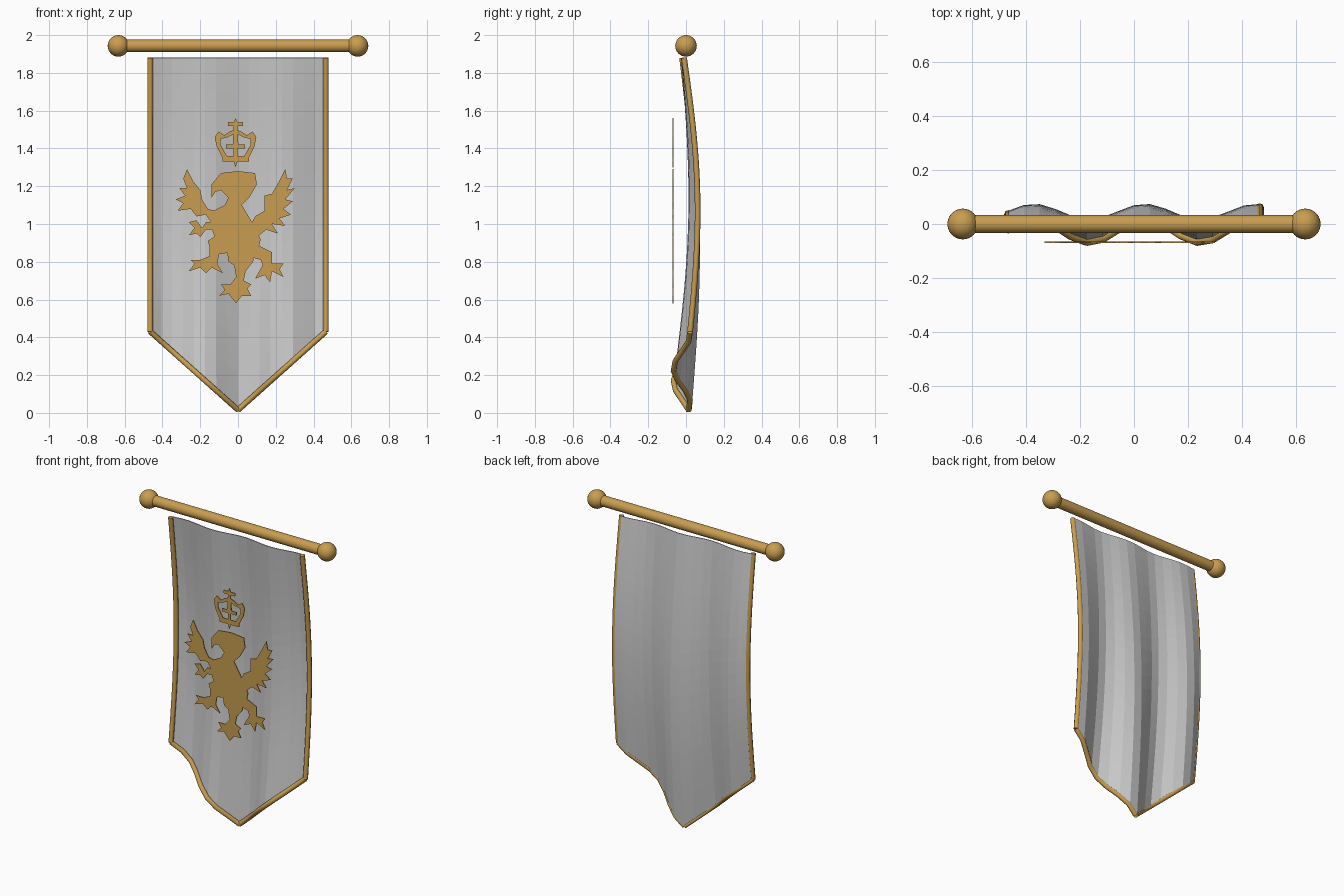
import bpy, bmesh, math
from mathutils import Vector

if "Cube" in bpy.data.objects:
    bpy.data.objects.remove(bpy.data.objects["Cube"])

gold = bpy.data.materials.new("gold")
gold.diffuse_color = (0.58, 0.34, 0.08, 1)
gold.use_nodes = True
gold.node_tree.nodes["Principled BSDF"].inputs["Base Color"].default_value = gold.diffuse_color
W, TOP, SHOULDER, TIP = 0.465, 1.88, 0.43, 0.015
COLS, ROWS = 16, 20


def cloth_point(x, t):
    """Point on the hanging cloth: x across, t = 0 at the top, 1 at the hem."""
    hem = TIP + (SHOULDER - TIP) * abs(x) / W
    wave = math.cos(2 * math.pi * (x - 0.04) / 0.41)
    y = -0.012 + 0.055 * math.sin(math.pi * t) + (0.012 + 0.033 * t) * wave
    return Vector((x, y, TOP + (hem - TOP) * t))


def make_mesh(name, bm, mat=None):
    me = bpy.data.meshes.new(name)
    bm.to_mesh(me)
    bm.free()
    ob = bpy.data.objects.new(name, me)
    bpy.context.collection.objects.link(ob)
    if mat:
        me.materials.append(mat)
    return ob


# Cloth sheet with a pointed hem
bm = bmesh.new()
xs = [-W + 2 * W * i / COLS for i in range(COLS + 1)]
grid = [[bm.verts.new(cloth_point(x, j / ROWS)) for x in xs] for j in range(ROWS + 1)]
for j in range(ROWS):
    for i in range(COLS):
        bm.faces.new((grid[j][i], grid[j + 1][i], grid[j + 1][i + 1], grid[j][i + 1]))
cloth = make_mesh("cloth", bm)
thick = cloth.modifiers.new("thickness", "SOLIDIFY")
thick.thickness = 0.005
thick.offset = 0


# Corded trim along the sides and hem
def trim(name, points):
    cu = bpy.data.curves.new(name, "CURVE")
    cu.dimensions = "3D"
    cu.bevel_depth = 0.015
    cu.bevel_resolution = 2
    cu.use_fill_caps = True
    sp = cu.splines.new("POLY")
    sp.points.add(len(points) - 1)
    for p, co in zip(sp.points, points):
        p.co = (co.x, co.y - 0.01, co.z, 1)
    ob = bpy.data.objects.new(name, cu)
    bpy.context.collection.objects.link(ob)
    cu.materials.append(gold)


for side, label in ((-1, "left"), (1, "right")):
    trim("side_trim_" + label, [cloth_point(side * W, j / ROWS) for j in range(ROWS + 1)])
    trim("hem_trim_" + label, [cloth_point(side * W * i / 8, 1) for i in range(9)])

# Hanging rod and ball finials
bpy.ops.mesh.primitive_cylinder_add(vertices=24, radius=0.033, depth=1.27,
                                    location=(0, 0, 1.943), rotation=(0, math.pi / 2, 0))
parts = [("rod", bpy.context.object)]
for side, label in ((-1, "left"), (1, "right")):
    bpy.ops.mesh.primitive_uv_sphere_add(segments=24, ring_count=16, radius=0.057,
                                         location=(side * 0.633, 0, 1.943))
    parts.append(("finial_" + label, bpy.context.object))
for name, ob in parts:
    ob.name = name
    ob.data.materials.append(gold)
    bpy.ops.object.select_all(action="DESELECT")
    ob.select_set(True)
    bpy.context.view_layer.objects.active = ob
    bpy.ops.object.shade_smooth_by_angle()


# Flat heraldic emblem cut from thin plate; outlines in hundredths of a unit
def plate(name, outline):
    bm = bmesh.new()
    face = bm.faces.new([bm.verts.new((x / 100, -0.071, z / 100)) for x, z in outline])
    ext = bmesh.ops.extrude_face_region(bm, geom=[face])
    bmesh.ops.translate(bm, vec=(0, 0.006, 0),
                        verts=[v for v in ext["geom"] if isinstance(v, bmesh.types.BMVert)])
    bmesh.ops.recalc_face_normals(bm, faces=bm.faces)
    make_mesh(name, bm, gold)


plate("beast_body", [(-14, 114), (-14, 121), (-9, 127), (0, 128), (9, 127), (10, 121), (6, 114),
                     (2, 110), (5, 105), (8, 100), (12, 92), (10, 83), (3, 80), (-2, 84),
                     (-6, 87), (-12, 92), (-14, 98), (-13, 107), (-7, 110), (-5, 114),
                     (-9, 118), (-12, 117)])
plate("beast_wing_left", [(-13, 99), (-17, 105), (-22, 104), (-25, 108), (-32, 107), (-29, 111),
                          (-33, 113), (-28, 115), (-31, 119), (-27, 119), (-29, 124), (-27, 129),
                          (-24, 123), (-20, 118), (-19, 113), (-16, 108), (-12, 107)])
plate("beast_wing_right", [(5, 96), (9, 104), (14, 107), (14, 115), (18, 116), (22, 123), (25, 129),
                           (26, 124), (29, 124), (26, 118), (30, 119), (25, 113), (29, 112),
                           (24, 108), (28, 105), (22, 103), (25, 99), (18, 100), (21, 95),
                           (15, 97), (10, 93)])
plate("beast_foreleg", [(-12, 101), (-17, 101), (-19, 98), (-22, 102), (-26, 101), (-23, 98),
                        (-26, 94), (-22, 95), (-20, 93), (-17, 97), (-12, 97)])
plate("beast_leg_left", [(-10, 95), (-16, 91), (-15, 88), (-15, 83), (-20, 81), (-25, 81), (-23, 79),
                         (-26, 75), (-20, 77), (-17, 74), (-14, 77), (-8, 74), (-11, 79),
                         (-10, 84), (-4, 85), (-4, 90)])
plate("beast_leg_right", [(5, 90), (12, 88), (18, 85), (18, 79), (24, 79), (22, 76), (24, 72),
                          (18, 75), (17, 69), (14, 73), (9, 71), (13, 78), (12, 81), (5, 83)])
plate("beast_tail", [(-6, 87), (-5, 80), (-2, 78), (-1, 72), (-4, 68), (-9, 68), (-7, 65), (-10, 62),
                     (-5, 63), (-1, 58), (2, 62), (7, 62), (5, 66), (7, 68), (3, 70), (4, 75),
                     (8, 80), (9, 86)])

# Crown above the beast, mirrored about its own centre line
CX = -1.3
plate("crown_band", [(CX - 7, 133), (CX - 7, 136), (CX + 7, 136), (CX + 7, 133), (CX + 1, 133),
                     (CX, 130), (CX - 1, 133)])
plate("crown_cross", [(CX - 1, 149), (CX - 1, 152), (CX - 4, 152), (CX - 4, 154), (CX - 1, 154),
                      (CX, 156), (CX + 1, 154), (CX + 4, 154), (CX + 4, 152), (CX + 1, 152),
                      (CX + 1, 149)])
plate("crown_stem", [(CX - 1, 136), (CX - 1, 140), (CX - 5, 140), (CX - 5, 142), (CX - 1.5, 142),
                     (CX - 1, 150), (CX + 1, 150), (CX + 1.5, 142), (CX + 5, 142), (CX + 5, 140),
                     (CX + 1, 140), (CX + 1, 136)])
for s, label in ((-1, "left"), (1, "right")):
    plate("crown_arch_" + label, [(CX + s * a, b) for a, b in
                                  [(4, 135), (7, 135), (10, 141), (11, 146), (9, 149), (6, 147),
                                   (3, 149), (0, 150), (0, 148), (4, 146), (8, 145), (8, 142)]])
